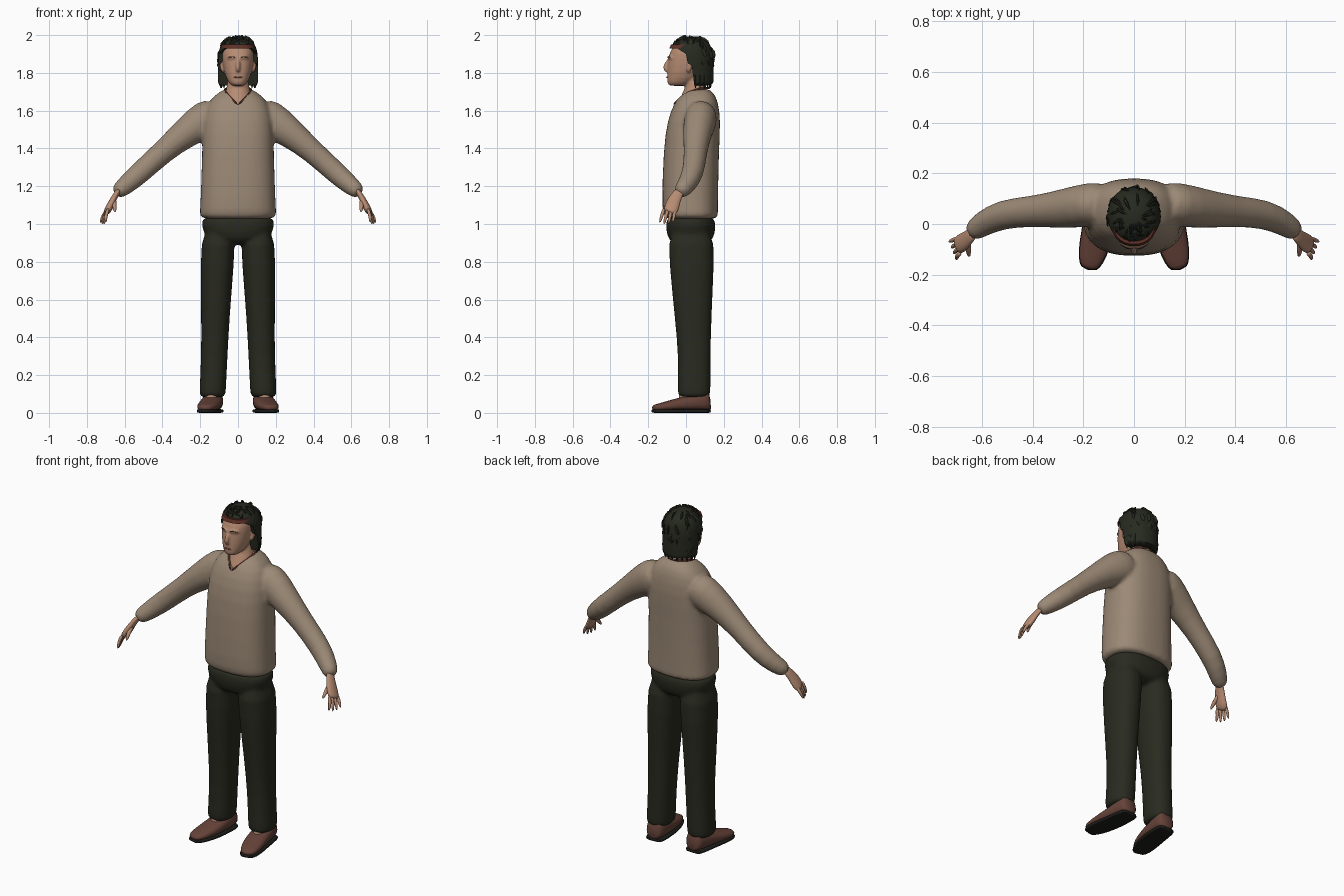
import bpy, bmesh, math, random
from mathutils import Vector

if "Cube" in bpy.data.objects:
    bpy.data.objects.remove(bpy.data.objects["Cube"], do_unlink=True)

ACROSS, DEPTH, UP = Vector((1, 0, 0)), Vector((0, 1, 0)), Vector((0, 0, 1))
SIDES = (1, -1)
random.seed(4)


def material(name, red, green, blue):
    mat = bpy.data.materials.new(name)
    mat.use_nodes = True
    mat.diffuse_color = (red, green, blue, 1)
    bsdf = next(node for node in mat.node_tree.nodes if node.type == "BSDF_PRINCIPLED")
    bsdf.inputs["Base Color"].default_value = mat.diffuse_color
    bsdf.inputs["Roughness"].default_value = 0.8
    return mat


SKIN = material("skin", .47, .26, .17)
WOOL = material("beige wool", .33, .25, .18)
CLOTH = material("dark olive cloth", .022, .023, .014)
HAIR = material("dark hair", .02, .023, .014)
LEATHER = material("brown leather", .13, .055, .04)
RUBBER = material("black rubber", .012, .013, .01)
TRIM = material("dark red trim", .11, .03, .02)
LIP = material("lip", .36, .16, .11)


def loft(bm, rings):
    """Bridge rings of points into a closed skin."""
    loops = [[bm.verts.new(point) for point in ring] for ring in rings]
    count = len(loops[0])
    for lower, upper in zip(loops, loops[1:]):
        for i in range(count):
            j = (i + 1) % count
            bm.faces.new((lower[i], lower[j], upper[j], upper[i]))
    bm.faces.new(loops[0][::-1])
    bm.faces.new(loops[-1])


def section(centre, u, v, radius_u, radius_v, power, count):
    """Superellipse ring of points."""
    points = []
    for i in range(count):
        angle = math.tau * (i + .5) / count
        c, s = math.cos(angle), math.sin(angle)
        points.append(centre + u * radius_u * math.copysign(abs(c) ** (2 / power), c)
                      + v * radius_v * math.copysign(abs(s) ** (2 / power), s))
    return points


def column(bm, rows, power=2.3, side=1, count=24):
    """Level sections: height, half width, front, back, optional centre x."""
    rings = []
    for height, half_width, front, back, *shift in rows:
        centre = Vector((side * sum(shift), (front + back) / 2, height))
        rings.append(section(centre, ACROSS, DEPTH, half_width, (back - front) / 2, power, count))
    loft(bm, rings)


def tube(bm, rows, ref=DEPTH, side=1, flat=1, power=2, count=12):
    """Sections across a path: x, y, z, radius along ref, optional other radius."""
    path = [Vector((side * row[0], row[1], row[2])) for row in rows]
    last = len(path) - 1
    rings = []
    for i, (centre, row) in enumerate(zip(path, rows)):
        along = (path[min(i + 1, last)] - path[max(i - 1, 0)]).normalized()
        u = (ref - along * ref.dot(along)).normalized()
        rings.append(section(centre, u, along.cross(u), row[3], row[-1] * flat, power, count))
    loft(bm, rings)


def prism(bm, outline, axis, start, end):
    loft(bm, [[Vector(point) + axis * offset for point in outline] for offset in (start, end)])


def part(name, mat, build, mirror=False, voxel=0, subdivide=1, cutter=None):
    bm = bmesh.new()
    build(bm)
    bmesh.ops.recalc_face_normals(bm, faces=bm.faces)
    mesh = bpy.data.meshes.new(name)
    bm.to_mesh(mesh)
    bm.free()
    mesh.materials.append(mat)
    obj = bpy.data.objects.new(name, mesh)
    bpy.context.collection.objects.link(obj)
    if mirror:
        obj.modifiers.new("mirror", "MIRROR").use_mirror_merge = False
    if subdivide:
        obj.modifiers.new("subdivide", "SUBSURF").levels = subdivide
    if voxel:
        obj.modifiers.new("blend", "REMESH").voxel_size = voxel
        obj.modifiers.new("soften", "SMOOTH").iterations = 4
    if cutter:
        cutter.hide_render = True
        obj.modifiers.new("cut", "BOOLEAN").object = cutter
    bpy.ops.object.select_all(action="DESELECT")
    bpy.context.view_layer.objects.active = obj
    obj.select_set(True)
    bpy.ops.object.convert(target="MESH")
    bpy.ops.object.shade_smooth_by_angle(angle=math.radians(50))
    if cutter:
        bpy.data.objects.remove(cutter, do_unlink=True)
    return obj


# Sweater: body and sleeves blended, with a V cut at the neck
def build_sweater(bm):
    column(bm, [(1.02, .2, -.11, .17), (1.05, .205, -.12, .17), (1.1, .2, -.13, .17), (1.4, .19, -.12, .175),
                (1.55, .19, -.1, .185), (1.65, .16, -.06, .17), (1.69, .11, -.02, .15), (1.72, .07, .01, .12)],
           power=2.5)
    for side in SIDES:
        tube(bm, [(.1, .08, 1.59, .08), (.16, .08, 1.56, .09, .11), (.27, .06, 1.49, .08), (.4, .05, 1.38, .06),
                  (.52, .04, 1.27, .06), (.6, 0, 1.2, .05), (.65, -.04, 1.16, .04)], side=side, count=20)


neck_cutter = part("neck_cutter", WOOL, lambda bm: prism(
    bm, [(-.1, 0, 1.73), (0, 0, 1.63), (.1, 0, 1.73)], DEPTH, -.2, .05), subdivide=0)
part("sweater", WOOL, build_sweater, voxel=.011, cutter=neck_cutter)


# Collar trim following the neckline
def build_collar(bm):
    for side in SIDES:
        path = [(0, -.07, 1.63), (.05, -.02, 1.68), (.08, .04, 1.71), (.06, .1, 1.72), (0, .13, 1.72)]
        tube(bm, [(*point, .006) for point in path], ref=UP, side=side, count=8)


part("collar_trim", TRIM, build_collar)


# Trousers: seat and two legs
def build_trousers(bm):
    column(bm, [(.89, .1, -.06, .11), (.92, .17, -.1, .15), (1, .2, -.11, .16), (1.05, .19, -.1, .15)])
    for side in SIDES:
        column(bm, [(1, .09, -.1, .15, .1), (.8, .09, -.09, .15, .11), (.5, .075, -.06, .135, .12),
                    (.3, .07, -.04, .13, .125), (.1, .07, -.045, .13, .135), (.08, .07, -.045, .13, .135)],
               side=side)


part("trousers", CLOTH, build_trousers, voxel=.011)

# Shoes and soles share one outline turned slightly outward: x, y, half width
FOOT = [(.13, .13, .04), (.13, .11, .055), (.14, 0, .06), (.155, -.08, .06), (.17, -.14, .05), (.18, -.18, .03)]


def build_shoe(bm):
    rows = []
    for x, y, half_width in FOOT:
        half_height = .04 + .14 * y
        rows.append((x, y, half_height + .01, half_height, half_width))
    tube(bm, rows, ref=UP, power=2.4, count=20)


def build_sole(bm):
    tube(bm, [(x, y * 1.02, .01, .01, half_width + .002) for x, y, half_width in FOOT],
         ref=UP, power=5, count=20)


part("shoes", LEATHER, build_shoe, mirror=True)
part("shoe_soles", RUBBER, build_sole, mirror=True)
part("ankles", SKIN, lambda bm: column(bm, [(.05, .04, -.06, .08, .14), (.14, .04, -.02, .08, .14)]), mirror=True)


# Hands: palm, four fingers in a fan, and thumb
def build_hand(bm):
    tube(bm, [(.63, -.03, 1.18, .03), (.65, -.05, 1.15, .03), (.67, -.07, 1.11, .04),
              (.69, -.08, 1.07, .04), (.7, -.09, 1.06, .03)], flat=.5)
    for finger in range(4):
        base = Vector((.685, -.115 + .02 * finger, 1.085))
        arch = math.sin(math.pi * (finger + 1) / 5)
        tip = Vector((.7 + .01 * finger, -.14 + .023 * finger, 1.02 - .025 * arch))
        knuckle = base.lerp(tip, .5) + ACROSS * .008
        tube(bm, [(*base, .011), (*knuckle, .01), (*tip, .006)], count=8)
    tube(bm, [(.655, -.06, 1.13, .015), (.655, -.1, 1.1, .013), (.65, -.13, 1.06, .007)], ref=UP, count=8)


part("hands", SKIN, build_hand, mirror=True)


# Head: neck, skull, nose, brows and ears blended together
def build_head(bm):
    column(bm, [(1.58, .07, -.05, .1), (1.65, .08, -.05, .11), (1.71, .06, 0, .11), (1.82, .05, 0, .1)], power=2)
    column(bm, [(1.73, .03, -.09, 0), (1.745, .05, -.1, .03), (1.8, .075, -.1, .1), (1.88, .086, -.094, .13),
                (1.93, .085, -.08, .125), (1.975, .05, -.03, .08)])
    tube(bm, [(0, -.085, 1.88, .008), (0, -.12, 1.825, .015), (0, -.095, 1.805, .012)], count=10)
    for side in SIDES:
        tube(bm, [(0, -.093, 1.88, .009), (.03, -.088, 1.884, .01), (.06, -.07, 1.88, .008)], side=side)
        tube(bm, [(.08, .01, 1.8, .01), (.09, .02, 1.83, .016), (.09, .02, 1.86, .014)], side=side, flat=.5)


part("head", SKIN, build_head, voxel=.006)


def build_lips(bm):
    tube(bm, [(x, -.1, 1.777, .007 - abs(x) / 5) for x in (-.025, 0, .025)], count=8)


def build_eyebrow(bm):
    tube(bm, [(.014, -.098, 1.883, .002), (.03, -.096, 1.887, .003), (.055, -.08, 1.882, .002)], count=8)


def build_lash(bm):
    tube(bm, [(.018, -.087, 1.858, .001), (.03, -.087, 1.861, .002), (.046, -.078, 1.858, .001)], count=8)


part("lips", LIP, build_lips)
part("eyebrows", HAIR, build_eyebrow, mirror=True)
part("eyelashes", HAIR, build_lash, mirror=True)
part("hairline", TRIM, lambda bm: column(bm, [(1.93, .088, -.088, .1), (1.95, .084, -.08, .1)]), subdivide=0)


# Hair cap: a rounded dome with an opening for the face
def build_cap(bm):
    rows = []
    for step in range(13):
        level = step / 12
        fullness = math.sqrt(1 - .95 * abs(1.5 * level - .5) ** 4)
        rows.append((1.73 + .265 * level, .107 * fullness, .03 - .12 * fullness, .03 + .117 * fullness))
    column(bm, rows, power=2.1)


face_cutter = part("face_cutter", HAIR, lambda bm: prism(
    bm, [(0, -.2, 1.945), (0, -.07, 1.945), (0, 0, 1.9), (0, .01, 1.85), (0, .03, 1.84), (0, .05, 1.7),
         (0, -.2, 1.7)], ACROSS, -.3, .3), subdivide=0)
part("hair_cap", HAIR, build_cap, cutter=face_cutter)


# Loose locks lying over the cap, and a fringe along its lower edge
def build_locks(bm):
    def on_cap(turn, tilt, lift):
        return (.104 * lift * math.cos(tilt) * math.sin(turn),
                .03 + .115 * lift * math.cos(tilt) * math.cos(turn), 1.88 + .112 * lift * math.sin(tilt))
    for lock in range(70):
        turn = random.uniform(-math.pi, math.pi)
        over_face = abs(turn) > 1.7
        tilt = random.uniform(.75 if over_face else -.3, 1.35)
        sweep, drop = random.uniform(-.3, .3), .2 if over_face else .5
        tube(bm, [(*on_cap(turn + sweep * t, tilt - drop * t, 1 + .05 * t), .003 + .012 * math.sin(math.pi * t))
                  for t in (0, .4, .8, 1)], ref=UP, flat=.4, count=6)
    for lock in range(11):
        turn = math.pi * (lock / 10 - .5)
        x, y = .095 * math.sin(turn), .05 + .08 * math.cos(turn)
        tube(bm, [(x, y, 1.79, .012), (x, y, 1.75, .01), (x * .95, y, 1.72, .002)], count=6)


part("hair_locks", HAIR, build_locks, subdivide=0)
